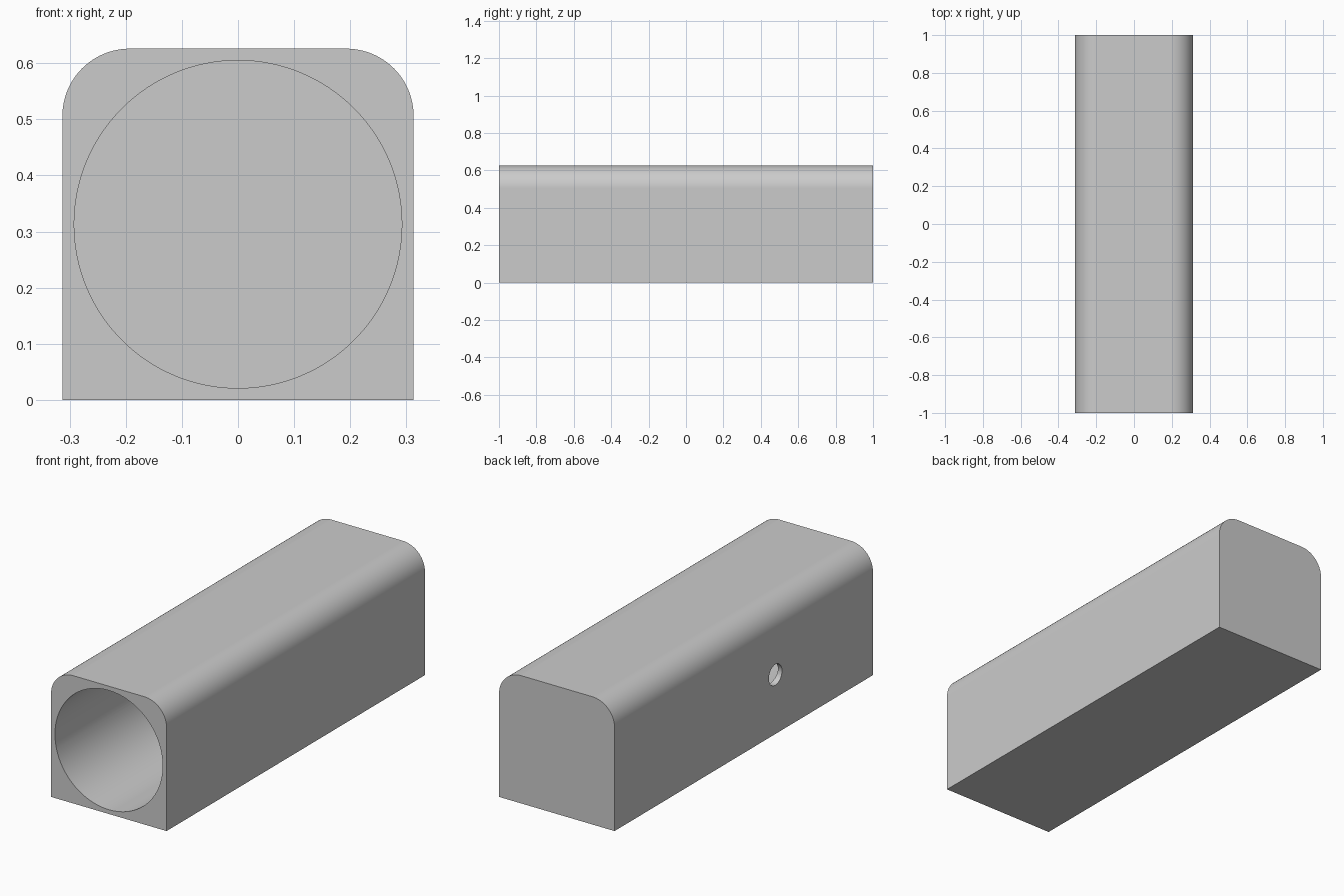
import bpy
import bmesh
import math

cube = bpy.data.objects.get("Cube")
if cube:
    bpy.data.objects.remove(cube, do_unlink=True)

WIDTH, LENGTH, CORNER = 0.626, 2.0, 0.12
BORE_RADIUS = 0.292
END_WALL = WIDTH / 2 - BORE_RADIUS
PORT_RADIUS = 0.051

grey = bpy.data.materials.new("plain grey")
grey.use_nodes = True
colour = (0.6, 0.6, 0.6, 1)
grey.diffuse_color = colour
grey.node_tree.nodes["Principled BSDF"].inputs["Base Color"].default_value = colour


def cutter(name, radius, depth, location, rotation, sides):
    bpy.ops.mesh.primitive_cylinder_add(
        vertices=sides, radius=radius, depth=depth,
        location=location, rotation=rotation)
    obj = bpy.context.object
    obj.name = name
    obj.hide_render = True
    obj.data.materials.append(grey)
    return obj


# Block with the two long upper edges rounded
bpy.ops.mesh.primitive_cube_add(size=1, location=(0, 0, WIDTH / 2))
housing = bpy.context.object
housing.name = "housing"
housing.data.materials.append(grey)
bm = bmesh.new()
bm.from_mesh(housing.data)
bmesh.ops.scale(bm, vec=(WIDTH, LENGTH, WIDTH), verts=bm.verts)
top_edges = [e for e in bm.edges
             if all(v.co.z > 0 for v in e.verts) and e.calc_length() > 1]
bmesh.ops.bevel(bm, geom=top_edges, offset=CORNER, segments=24,
                profile=0.5, affect='EDGES')
bm.to_mesh(housing.data)
bm.free()

# Blind bore from the front, and a small port through the right wall
front = -LENGTH / 2 - 0.1
back = LENGTH / 2 - END_WALL
bore = cutter("bore_cutter", BORE_RADIUS, back - front,
              (0, (front + back) / 2, WIDTH / 2), (math.pi / 2, 0, 0), 128)
port = cutter("port_cutter", PORT_RADIUS, 0.2,
              (-WIDTH / 2, -0.245, 0.29), (0, math.pi / 2, 0), 48)

bpy.ops.object.select_all(action='DESELECT')
housing.select_set(True)
bpy.context.view_layer.objects.active = housing
for tool in (bore, port):
    cut = housing.modifiers.new(tool.name, 'BOOLEAN')
    cut.operation = 'DIFFERENCE'
    cut.solver = 'EXACT'
    cut.object = tool
    bpy.ops.object.modifier_apply(modifier=cut.name)
    bpy.data.objects.remove(tool, do_unlink=True)

# Smooth curved walls with crisp rims
bpy.ops.object.shade_smooth_by_angle(angle=math.radians(30))
weighted = housing.modifiers.new("even_shading", 'WEIGHTED_NORMAL')
weighted.keep_sharp = True
